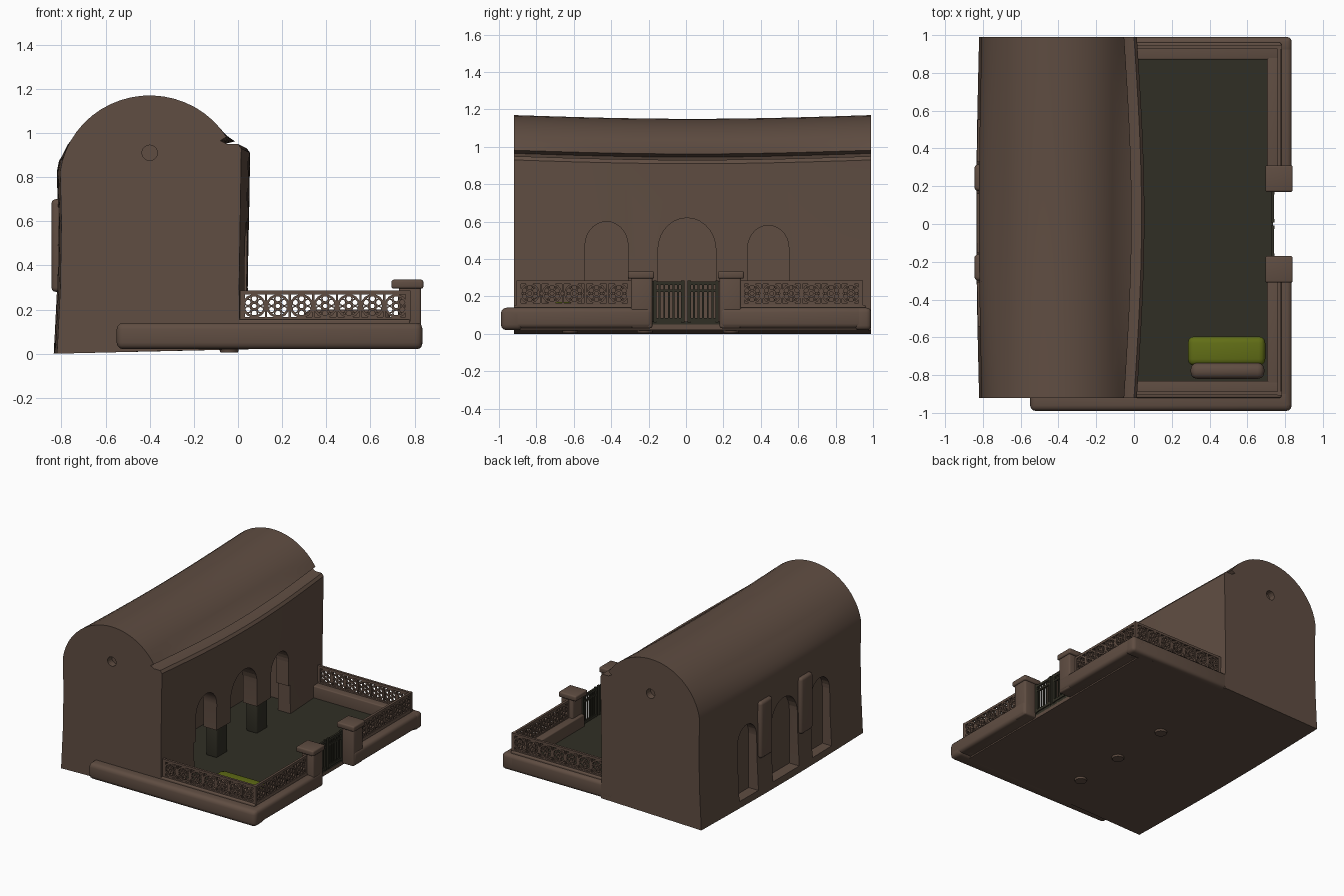
import bpy, bmesh
from math import pi, cos, sin, radians
from mathutils import Matrix

cube = bpy.data.objects.get("Cube")
if cube:
    bpy.data.objects.remove(cube)


def material(name, rgb):
    m = bpy.data.materials.new(name)
    m.use_nodes = True
    m.diffuse_color = (*rgb, 1)
    bsdf = m.node_tree.nodes["Principled BSDF"]
    bsdf.inputs["Base Color"].default_value = (*rgb, 1)
    bsdf.inputs["Roughness"].default_value = 0.9
    return m


CLAY = material("clay brown", (0.115, 0.074, 0.054))
MOSS = material("dark moss", (0.03, 0.028, 0.018))
LIME = material("lime green", (0.12, 0.155, 0.008))


def finish(bm, name, mat, smooth=True):
    bmesh.ops.recalc_face_normals(bm, faces=bm.faces)
    mesh = bpy.data.meshes.new(name)
    bm.to_mesh(mesh)
    bm.free()
    ob = bpy.data.objects.new(name, mesh)
    bpy.context.collection.objects.link(ob)
    mesh.materials.append(mat)
    if smooth:
        smooth_object(ob)
    return ob


def smooth_object(ob):
    bpy.ops.object.select_all(action='DESELECT')
    ob.select_set(True)
    bpy.context.view_layer.objects.active = ob
    bpy.ops.object.shade_smooth_by_angle(angle=radians(35))


def add_box(bm, x, y, z, bevel=0):
    """Box from (min, max) pairs, optionally rounded."""
    size = Matrix.Diagonal((x[1] - x[0], y[1] - y[0], z[1] - z[0], 1))
    mid = Matrix.Translation([(a + b) / 2 for a, b in (x, y, z)])
    part = bmesh.new()
    bmesh.ops.create_cube(part, size=1, matrix=mid @ size)
    if bevel:
        bmesh.ops.bevel(part, geom=part.edges[:], offset=bevel, segments=3,
                        profile=0.5, affect='EDGES')
    temp = bpy.data.meshes.new("part")
    part.to_mesh(temp)
    part.free()
    bm.from_mesh(temp)
    bpy.data.meshes.remove(temp)


def box(name, mat, x, y, z, bevel=0):
    bm = bmesh.new()
    add_box(bm, x, y, z, bevel)
    return finish(bm, name, mat)


def loft(rows, name, mat, smooth=True):
    """Skin a list of equal closed rings and cap both ends."""
    bm = bmesh.new()
    rings = [[bm.verts.new(p) for p in row] for row in rows]
    n = len(rings[0])
    for a, b in zip(rings, rings[1:]):
        for i in range(n):
            j = (i + 1) % n
            bm.faces.new((a[i], a[j], b[j], b[i]))
    bm.faces.new(rings[0])
    bm.faces.new(rings[-1])
    return finish(bm, name, mat, smooth)


def arch_cutter(x, y, half, bottom, top):
    spring = top - half * 1.1
    side = [(y - half, bottom), (y + half, bottom)]
    side += [(y + half * cos(a), spring + (top - spring) * sin(a))
             for a in (pi * i / 14 for i in range(15))]
    return loft([[(px, py, pz) for py, pz in side] for px in x], "cutter", CLAY, False)


def cut(target, cutters):
    bpy.context.view_layer.objects.active = target
    for c in cutters:
        c.hide_render = True
        mod = target.modifiers.new("cut", 'BOOLEAN')
        mod.operation, mod.solver, mod.object = 'DIFFERENCE', 'EXACT', c
        bpy.ops.object.modifier_apply(modifier=mod.name)
        bpy.data.objects.remove(c)
    smooth_object(target)


# Vaulted hall: hand-moulded profile, slightly swollen mid-length
vault = [(-0.4 + 0.41 * cos(a), 0.77 + 0.4 * sin(a))
         for a in (radians(172 - 7 * i) for i in range(21))]
profile = [(-0.82, 0), (-0.805, 0.3), (-0.8, 0.6)] + vault
profile += [(-0.08, 0.965), (-0.05, 0.95), (0.0, 0.95), (0.015, 0.93), (0.005, 0.3), (0.01, 0.02)]
rows = []
for i in range(17):
    y = -0.92 + 1.91 * i / 16
    swell = sin(pi * i / 16)
    rows.append([(x + swell * (0.04 if x > -0.06 else -0.015 if x < -0.75 else 0), y,
                  z - (0.02 * swell if z > 0.9 else 0)) for x, z in profile])
hall = loft(rows, "vaulted_hall", CLAY, False)

# Openings: arcade, porch room, blind arches on the far side, gable vents
ARCHES = [(-0.425, 0.115, 0.6), (0.005, 0.155, 0.62), (0.44, 0.11, 0.58)]
cutters = [box("cutter", CLAY, (-0.35, -0.07), (-0.7, 0.72), (0.06, 0.66)),
           box("cutter", CLAY, (-0.3, 0.2), (-0.56, 0.57), (0.062, 0.28))]
for y, half, top in ARCHES:
    cutters.append(arch_cutter((-0.2, 0.2), y, half, 0.2, top))
    cutters.append(arch_cutter((-1, -0.75), y, half, 0.05, top))
for y in (-0.92, 0.99):
    bm = bmesh.new()
    bmesh.ops.create_cone(bm, cap_ends=True, segments=20, radius1=0.035, radius2=0.035, depth=0.1,
                          matrix=Matrix.Translation((-0.4, y, 0.91)) @ Matrix.Rotation(pi / 2, 4, 'X'))
    cutters.append(finish(bm, "cutter", CLAY, False))
cut(hall, cutters)

# Arcade columns, and pilasters on the far wall
for tag, y in (("front", -0.23), ("back", 0.245)):
    box(tag + "_arcade_column", MOSS, (-0.06, 0.03), (y - 0.065, y + 0.065), (0.06, 0.285), 0.012)
    box(tag + "_pilaster", CLAY, (-0.845, -0.77), (y - 0.07, y + 0.07), (0.28, 0.7), 0.02)

# Courtyard base, floor and stepped curbs
box("base_slab", CLAY, (-0.1, 0.735), (-0.9, 0.95), (0.02, 0.05))
box("courtyard_floor", MOSS, (-0.4, 0.735), (-0.85, 0.89), (0.045, 0.067))
bm = bmesh.new()
add_box(bm, (-0.55, 0.835), (-0.99, -0.87), (0.02, 0.14), 0.03)
add_box(bm, (-0.1, 0.835), (0.9, 0.99), (0.02, 0.14), 0.025)
add_box(bm, (-0.1, 0.78), (-0.92, -0.83), (0.03, 0.155), 0.008)
add_box(bm, (-0.1, 0.78), (0.87, 0.96), (0.03, 0.155), 0.008)
for y in ((-0.98, -0.18), (0.18, 0.99)):
    add_box(bm, (0.72, 0.835), y, (0.03, 0.14), 0.025)
for y in ((-0.92, -0.19), (0.19, 0.96)):
    add_box(bm, (0.705, 0.78), y, (0.03, 0.155), 0.008)
finish(bm, "courtyard_curb", CLAY)

# Gate posts with caps
for tag, s in (("front", -1), ("back", 1)):
    bm = bmesh.new()
    span = lambda a, b: tuple(sorted((s * a, s * b)))
    add_box(bm, (0.73, 0.83), span(0.18, 0.295), (0.03, 0.31), 0.012)
    add_box(bm, (0.695, 0.84), span(0.17, 0.31), (0.295, 0.335), 0.01)
    finish(bm, tag + "_gate_post", CLAY)


# Pierced fence: rails, dividers and a rosette in every bay
def add_ring(bm, u, v, outer, inner, thick, n=14):
    loops = []
    for r, d in ((outer, -thick), (outer, thick), (inner, thick), (inner, -thick)):
        loops.append([bm.verts.new((u + r * cos(2 * pi * i / n), d, v + r * sin(2 * pi * i / n)))
                      for i in range(n)])
    for k in range(4):
        a, b = loops[k], loops[(k + 1) % 4]
        for i in range(n):
            j = (i + 1) % n
            bm.faces.new((a[i], a[j], b[j], b[i]))


def fence(name, length, place):
    bm = bmesh.new()
    t, bays = 0.009, round(length / 0.11)
    step = length / bays
    add_box(bm, (0, length), (-t, t), (0.145, 0.165))
    add_box(bm, (0, length), (-t, t), (0.268, 0.286))
    for e in (0, length):
        add_box(bm, (e - 0.012, e + 0.012), (-t, t), (0.145, 0.286))
    for i in range(bays):
        u, v = (i + 0.5) * step, 0.216
        add_ring(bm, u, v, 0.054, 0.043, t * 0.8)
        add_ring(bm, u, v, 0.02, 0.01, t * 0.8)
        for k in range(6):
            a = pi * k / 3 + pi / 6
            add_ring(bm, u + 0.033 * cos(a), v + 0.033 * sin(a), 0.018, 0.012, t * 0.7, 8)
        if i:
            add_box(bm, (i * step - 0.005, i * step + 0.005), (-t, t), (0.15, 0.28))
    bm.transform(place)
    finish(bm, name, CLAY)


turn = Matrix.Rotation(pi / 2, 4, 'Z')
fence("front_fence", 0.75, Matrix.Translation((0.02, -0.895, 0)))
fence("back_fence", 0.75, Matrix.Translation((0.02, 0.935, 0)))
fence("gate_side_front_fence", 0.595, Matrix.Translation((0.77, -0.895, 0)) @ turn)
fence("gate_side_back_fence", 0.635, Matrix.Translation((0.77, 0.3, 0)) @ turn)

# Double gate with upright bars
for tag, y0 in (("front", -0.175), ("back", 0.008)):
    bm = bmesh.new()
    y1 = y0 + 0.167
    for z in ((0.065, 0.085), (0.225, 0.238), (0.262, 0.28)):
        add_box(bm, (0.728, 0.742), (y0, y1), z)
    for y in (y0, y1 - 0.018):
        add_box(bm, (0.726, 0.744), (y, y + 0.018), (0.06, 0.285))
    for i in range(1, 6):
        y = y0 + 0.009 + i * 0.149 / 6
        add_box(bm, (0.731, 0.739), (y - 0.005, y + 0.005), (0.07, 0.27))
    finish(bm, tag + "_gate_leaf", MOSS)

# Cushioned bench in the courtyard corner
box("bench_cushion", LIME, (0.285, 0.695), (-0.75, -0.595), (0.065, 0.17), 0.035)
box("bench_back", CLAY, (0.3, 0.69), (-0.82, -0.735), (0.065, 0.2), 0.035)

# Small round feet beneath the hall
for i, y in enumerate((-0.62, -0.22, 0.24)):
    bm = bmesh.new()
    bmesh.ops.create_cone(bm, cap_ends=True, segments=20, radius1=0.04, radius2=0.048, depth=0.03,
                          matrix=Matrix.Translation((-0.04, y, 0.02)))
    finish(bm, "foot_%d" % (i + 1), CLAY)
